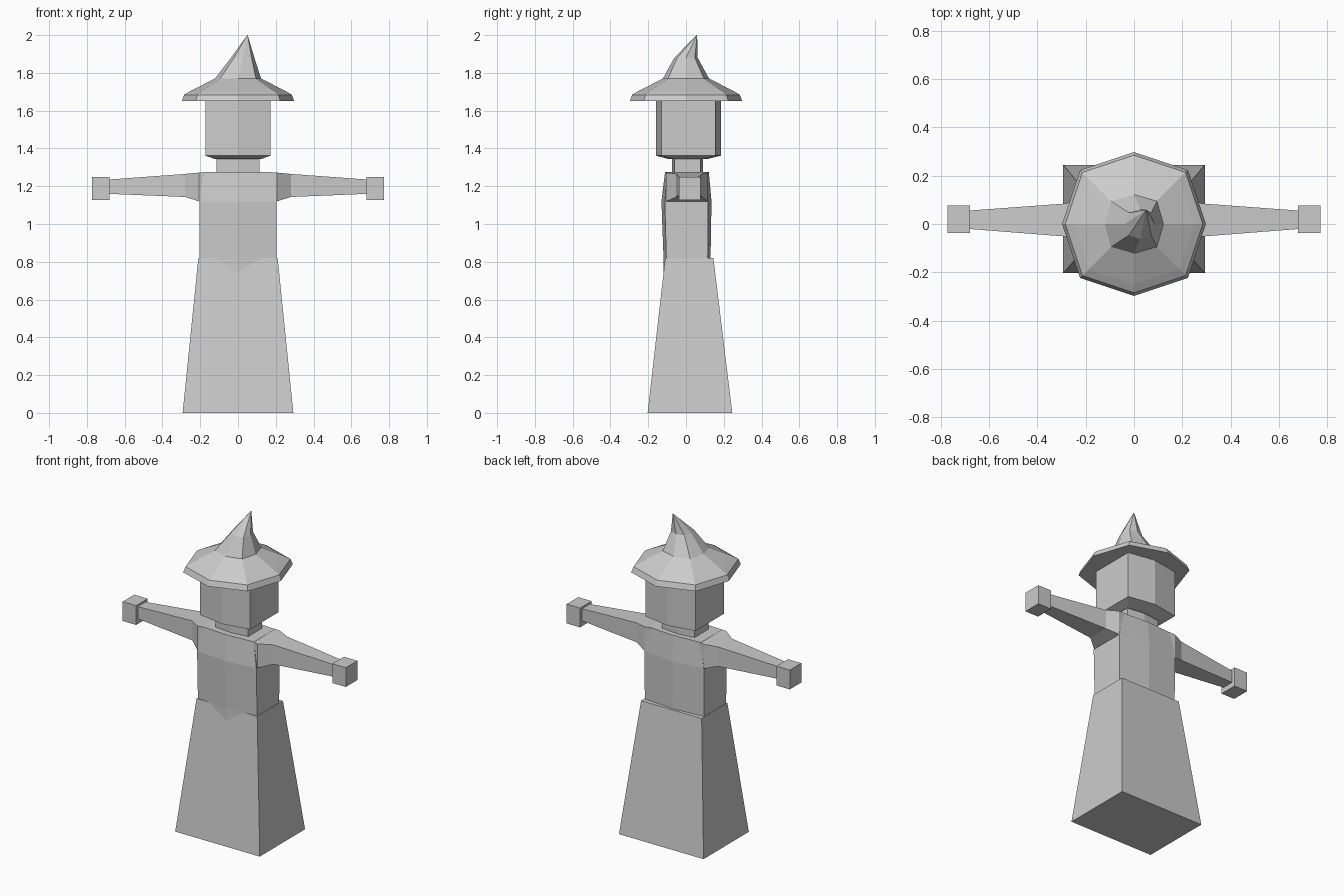
import bpy, bmesh
from math import sin, cos, pi

if "Cube" in bpy.data.objects:
    bpy.data.objects.remove(bpy.data.objects["Cube"])


def loft(name, rings):
    """Skin a list of equal-length point rings and cap both ends."""
    bm = bmesh.new()
    loops = [[bm.verts.new(p) for p in ring] for ring in rings]
    for a, b in zip(loops, loops[1:]):
        n = len(a)
        for i in range(n):
            j = (i + 1) % n
            bm.faces.new((a[i], a[j], b[j], b[i]))
    bm.faces.new(loops[0][::-1])
    bm.faces.new(loops[-1])
    bmesh.ops.remove_doubles(bm, verts=bm.verts, dist=1e-5)
    bmesh.ops.recalc_face_normals(bm, faces=bm.faces)
    mesh = bpy.data.meshes.new(name)
    bm.to_mesh(mesh)
    bm.free()
    ob = bpy.data.objects.new(name, mesh)
    bpy.context.collection.objects.link(ob)
    return ob


def hexa(z, w, front, back, bulge):
    """Six-sided horizontal ring with the centre line pushed out."""
    return [(-w, front, z), (0, front - bulge, z), (w, front, z),
            (w, back, z), (0, back + bulge, z), (-w, back, z)]


def rect_z(z, w, front, back):
    return [(-w, front, z), (w, front, z), (w, back, z), (-w, back, z)]


def rect_x(x, front, back, low, high):
    return [(x, front, low), (x, back, low), (x, back, high), (x, front, high)]


def octa(z, r, cx=0, cy=0, diag=1.06):
    """Eight-sided ring with slightly longer diagonals."""
    return [(cx + r * (diag if i % 2 else 1) * cos(i * pi / 4),
             cy + r * (diag if i % 2 else 1) * sin(i * pi / 4), z) for i in range(8)]


# Skirt
loft("skirt", [rect_z(0, 0.293, -0.203, 0.245), rect_z(0.82, 0.21, -0.11, 0.145)])

# Torso, its front pokes through the skirt as a pointed hem
loft("torso", [hexa(0.68, 0.203, -0.104, 0.115, 0.015),
               hexa(0.82, 0.205, -0.104, 0.115, 0.015),
               hexa(1.12, 0.205, -0.112, 0.117, 0.018),
               hexa(1.275, 0.18, -0.10, 0.11, 0.011)])

# Arms and hands
for side, s in (("left", -1), ("right", 1)):
    loft(side + "_arm", [rect_x(s * 0.17, -0.10, 0.112, 1.12, 1.275),
                         rect_x(s * 0.207, -0.105, 0.115, 1.12, 1.272),
                         rect_x(s * 0.28, -0.052, 0.085, 1.143, 1.265),
                         rect_x(s * 0.69, -0.02, 0.055, 1.16, 1.235)])
    loft(side + "_hand", [rect_x(s * 0.68, -0.037, 0.077, 1.127, 1.248),
                          rect_x(s * 0.773, -0.037, 0.077, 1.127, 1.248)])

# Neck
loft("neck", [hexa(1.25, 0.113, -0.06, 0.077, 0.014),
              hexa(1.36, 0.113, -0.06, 0.077, 0.014)])

# Head with a slanted underside
loft("head", [hexa(1.343, 0.12, -0.07, 0.09, 0.018),
              hexa(1.362, 0.173, -0.13, 0.155, 0.03),
              hexa(1.67, 0.173, -0.13, 0.155, 0.03)])

# Pointed hat with a drooping brim and a leaning tip
loft("hat", [octa(1.65, 0.298), octa(1.684, 0.285), octa(1.705, 0.25),
             octa(1.77, 0.122, diag=1.1), octa(1.88, 0.062, 0.025, 0.0),
             [(0.05, 0.058, 2.0 + 0.0)] * 8] [:-1] + [octa(2.0, 0.001, 0.05, 0.058)])
